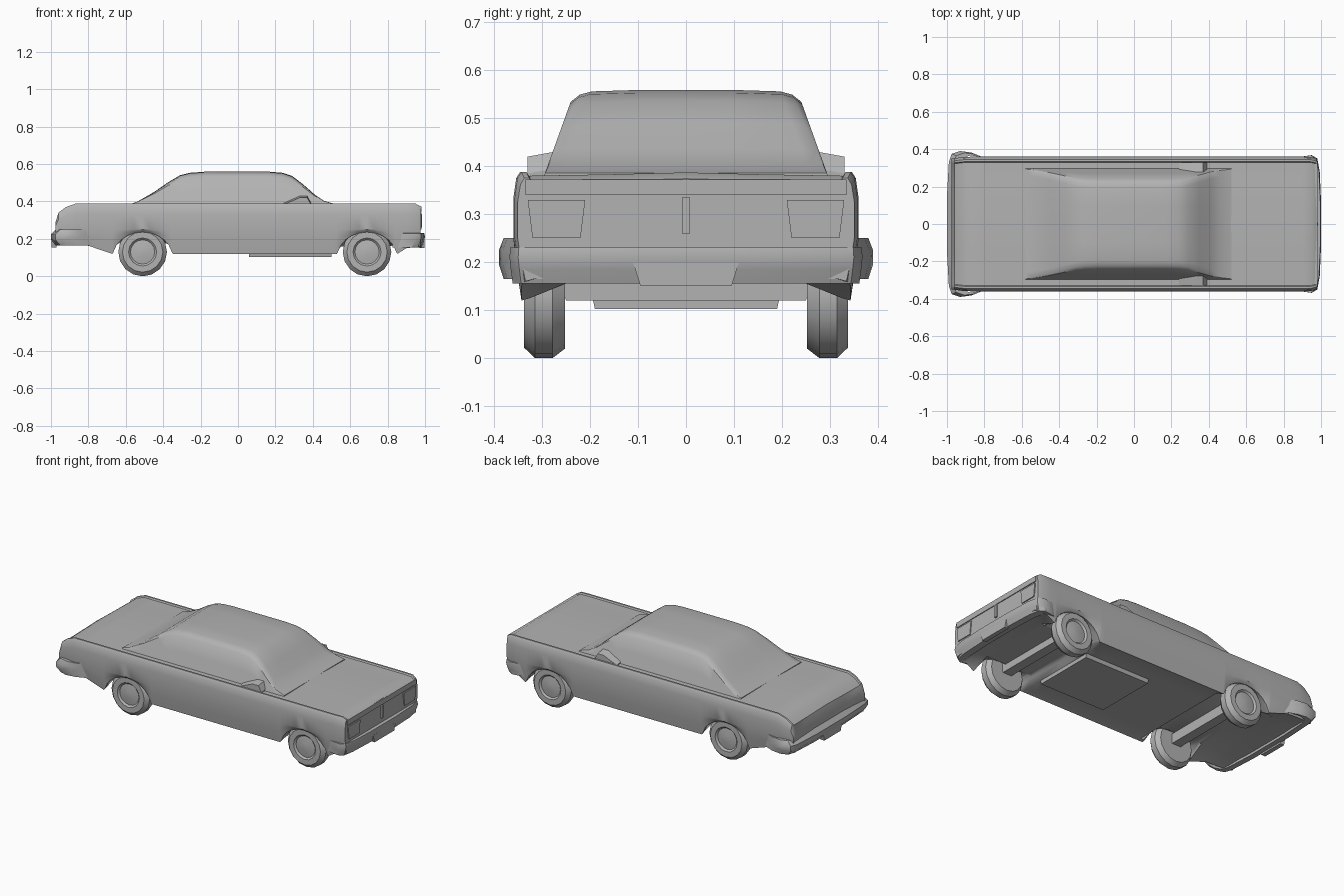
import bpy, bmesh, math

if "Cube" in bpy.data.objects:
    bpy.data.objects.remove(bpy.data.objects["Cube"])

GREY = (0.45, 0.45, 0.45, 1)
paint = bpy.data.materials.new("plain_grey")
paint.use_nodes = True
paint.diffuse_color = GREY
paint.node_tree.nodes["Principled BSDF"].inputs["Base Color"].default_value = GREY


def finish(name, bm, angle=30):
    bmesh.ops.recalc_face_normals(bm, faces=bm.faces)
    mesh = bpy.data.meshes.new(name)
    bm.to_mesh(mesh)
    bm.free()
    obj = bpy.data.objects.new(name, mesh)
    bpy.context.collection.objects.link(obj)
    mesh.materials.append(paint)
    bpy.ops.object.select_all(action="DESELECT")
    obj.select_set(True)
    bpy.context.view_layer.objects.active = obj
    bpy.ops.object.shade_smooth_by_angle(angle=math.radians(angle))
    return obj


def loft(name, rings, angle=30):
    """Skin closed rings of equal length and cap both ends."""
    bm = bmesh.new()
    rows = [[bm.verts.new(p) for p in ring] for ring in rings]
    n = len(rows[0])
    for a, b in zip(rows, rows[1:]):
        for i in range(n):
            j = (i + 1) % n
            bm.faces.new((a[i], a[j], b[j], b[i]))
    bm.faces.new(rows[0])
    bm.faces.new(rows[-1])
    return finish(name, bm, angle)


def mirrored(half):
    """Close a half section that starts and ends on the centre line."""
    return half + [(-y, z) for y, z in half[-2:0:-1]]


def block(name, x0, x1, y0, y1, z0, z1, taper=0.0):
    """Box whose lower edge is narrowed by taper."""
    ring = [(y0 + taper, z0), (y1 - taper, z0), (y1, z1), (y0, z1)]
    return loft(name, [[(x, y, z) for y, z in ring] for x in (x0, x1)])


def interp(x, table):
    for (xa, a), (xb, b) in zip(table, table[1:]):
        if x <= xb:
            return a + (b - a) * max(0, (x - xa) / (xb - xa))
    return table[-1][1]


WHEELS = (-0.51, 0.69)
TOP = [(-0.975, 0.29), (-0.96, 0.34), (-0.92, 0.37), (-0.87, 0.388), (0.95, 0.388), (0.975, 0.375)]
LOW = [(-0.975, 0.17), (-0.72, 0.16), (-0.68, 0.12), (0.86, 0.12), (0.9, 0.15), (0.975, 0.16)]
FLOOR = [(-0.975, 0.18), (-0.34, 0.18), (-0.32, 0.125), (0.5, 0.125), (0.54, 0.16), (0.975, 0.165)]
WIDTH = [(-0.975, 0.97), (-0.9, 1.0), (0.94, 1.0), (0.975, 0.975)]


# Lower body with wheel arches and raised fender rails
def body_ring(x):
    top, low, w = interp(x, TOP), interp(x, LOW), interp(x, WIDTH)
    floor = interp(x, FLOOR)
    for c in WHEELS:
        if abs(x - c) < 0.16:
            low = max(low, 0.1 + math.sqrt(0.16 ** 2 - (x - c) ** 2) * 0.85)
    waist = max(low + 0.01, min(0.25, top - 0.05))
    half = [(0, floor), (0.23, floor), (0.325, low + 0.005), (0.343, low),
            (0.353, (low + waist) / 2), (0.36, waist),
            (0.36, waist + (top - waist) * 0.6), (0.354, top - 0.013),
            (0.346, top), (0.335, top), (0.33, top - 0.008), (0.16, top - 0.005), (0, top - 0.001)]
    return [(x, y * w, z) for y, z in mirrored(half)]


xs = {-0.975, -0.96, -0.92, -0.87, -0.8, -0.34, -0.32, -0.2, 0, 0.2, 0.4, 0.5, 0.9, 0.95, 0.975}
xs |= {c + 0.162 * math.cos(math.pi * i / 12) for c in WHEELS for i in range(13)}
loft("body", [body_ring(x) for x in sorted(xs)])

# Cabin with sloping windscreen, rear window and rounded roof
ROOF = [(-0.58, 0.386), (-0.54, 0.398), (-0.45, 0.45), (-0.37, 0.505), (-0.31, 0.54), (-0.26, 0.553),
        (-0.18, 0.559), (0.17, 0.559), (0.24, 0.553), (0.29, 0.536), (0.35, 0.49),
        (0.41, 0.437), (0.46, 0.403), (0.52, 0.386)]


def cabin_ring(x, h):
    def side(z):
        return 0.296 - 0.36 * (z - 0.38)
    t = (h - 0.38) / 0.18
    r = 0.025 * t
    half = [(0, 0.37), (side(0.37), 0.37), (side((0.37 + h - r) / 2), (0.37 + h - r) / 2),
            (side(h - r), h - r), (side(h) - 0.01 * t, h - r * 0.4), (side(h) - 0.035, h - 0.003 * t),
            (0.1, h), (0, h)]
    return [(x, y, z) for y, z in mirrored(half)]


loft("cabin", [cabin_ring(x, h) for x, h in ROOF], 35)


# Wraparound bumpers: a section carried along a bent path
def bumper(name, path, section):
    full = path + [(x, -y) for x, y in path[-2::-1]]
    loft(name, [[(x * s, y * s, z) for s, z in section] for x, y in full], 40)


bumper("rear_bumper",
       [(-0.82, 0.362), (-0.87, 0.382), (-0.93, 0.39), (-0.975, 0.375), (-0.99, 0.33), (-1.0, 0.15), (-1.0, 0)],
       [(0.94, 0.165), (0.975, 0.165), (1, 0.195), (1, 0.225), (0.975, 0.25), (0.94, 0.25)])
bumper("front_bumper",
       [(0.88, 0.358), (0.95, 0.368), (0.98, 0.35), (0.993, 0.28), (1.0, 0.12), (1.0, 0)],
       [(0.94, 0.155), (0.982, 0.155), (0.993, 0.185), (1, 0.21), (0.996, 0.23), (0.94, 0.232)])

# Nose and tail details
block("front_plate", 0.97, 0.997, -0.11, 0.11, 0.15, 0.198, 0.015)
block("grille_ridge", 0.97, 0.985, -0.008, 0.008, 0.26, 0.335)
block("hood_lip", 0.965, 0.98, -0.335, 0.335, 0.34, 0.372)
block("rear_plate", -0.998, -0.97, -0.09, 0.09, 0.155, 0.2, 0.01)
for s, tag in ((1, "left"), (-1, "right")):
    block("headlight_" + tag, 0.97, 0.981, s * 0.27 - 0.06, s * 0.27 + 0.06, 0.25, 0.33, 0.01)

# Underbody: central pan and axles
block("floor_pan", 0.06, 0.5, -0.2, 0.2, 0.102, 0.15, 0.01)
for c, tag in zip(WHEELS, ("rear", "front")):
    block(tag + "_axle", c - 0.03, c + 0.03, -0.27, 0.27, 0.12, 0.18, 0.02)

# Wheels with chamfered tyres and dished hubs
TYRE = [(0.07, 0.252), (0.11, 0.252), (0.13, 0.278), (0.13, 0.315),
        (0.108, 0.338), (0.075, 0.338), (0.065, 0.328), (0.02, 0.335)]
for c, end in zip(WHEELS, ("rear", "front")):
    for s, tag in ((1, "left"), (-1, "right")):
        loft(f"{end}_{tag}_wheel",
             [[(c + r * math.sin(math.tau * i / 16), s * y, 0.13 - r * math.cos(math.tau * i / 16))
               for i in range(16)] for r, y in TYRE], 25)

# Door mirrors: low wedges on the belt line
for s, tag in ((1, "left"), (-1, "right")):
    loft("mirror_" + tag,
         [[(x, s * y, z) for y, z in ((0.26, 0.38), (0.33, 0.38), (0.33, t - 0.01), (0.275, t))]
          for x, t in ((0.24, 0.392), (0.33, 0.43), (0.37, 0.43), (0.39, 0.395))])
